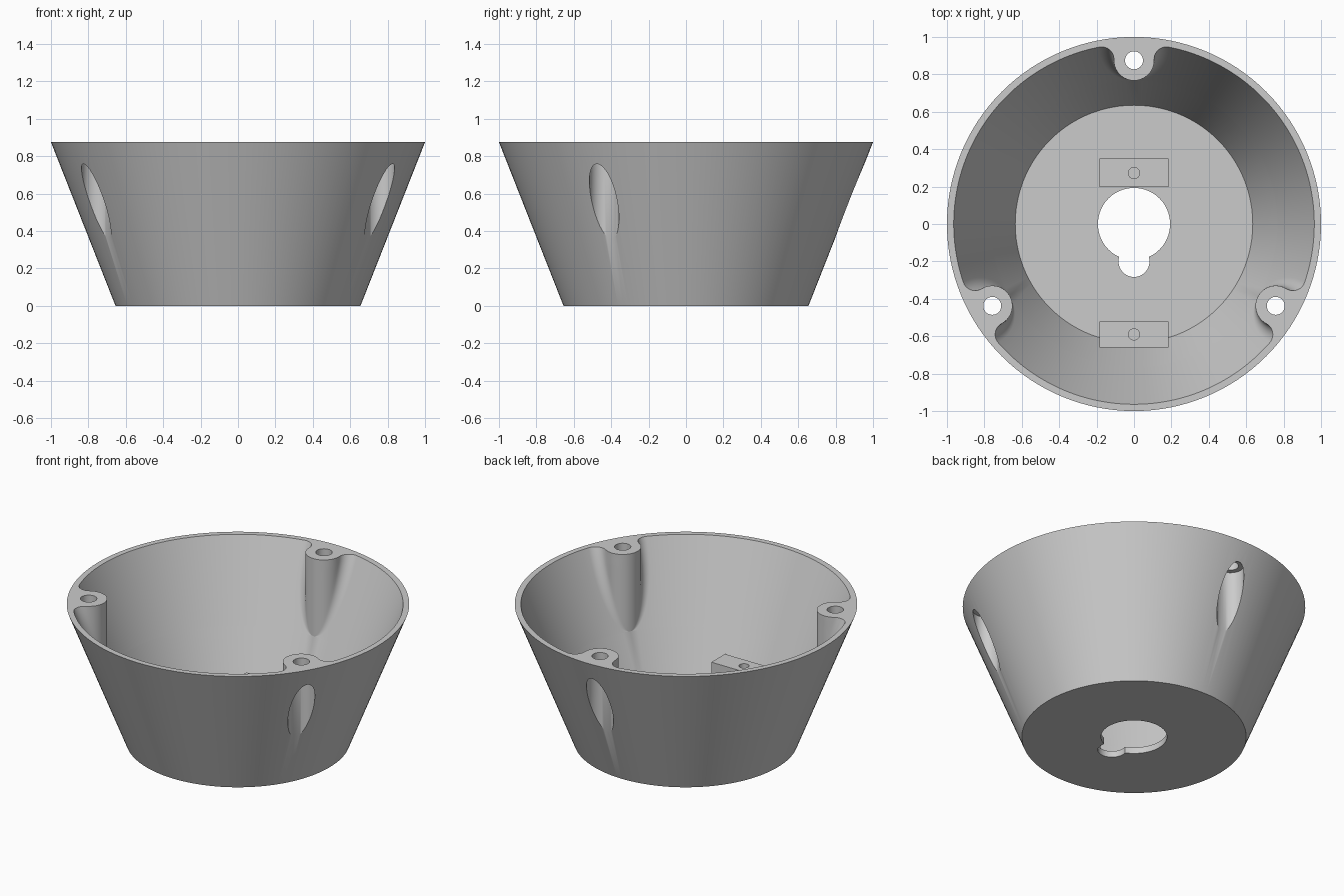
import bpy, bmesh
from math import sin, cos, acos, atan2, pi, radians

if "Cube" in bpy.data.objects:
    bpy.data.objects.remove(bpy.data.objects["Cube"])

H, R0, R1 = 0.875, 0.655, 1.0          # height, bottom and top radius
FLOOR, R_FLOOR = 0.04, 0.635           # inside floor height and radius
SLOPE = (R1 - R0) / H
C, RB, F = 0.875, 0.108, 0.066         # boss distance, boss radius, fillet radius
ANGLES = [radians(a) for a in (90, 210, 330)]


def make(name, bm):
    bmesh.ops.recalc_face_normals(bm, faces=bm.faces)
    me = bpy.data.meshes.new(name)
    bm.to_mesh(me)
    bm.free()
    ob = bpy.data.objects.new(name, me)
    bpy.context.collection.objects.link(ob)
    return ob


def cylinder(name, x, y, z0, z1, r0, r1=None, segs=40):
    bm = bmesh.new()
    bmesh.ops.create_cone(bm, cap_ends=True, segments=segs, radius1=r0,
                          radius2=r0 if r1 is None else r1, depth=z1 - z0)
    bmesh.ops.translate(bm, verts=bm.verts, vec=(x, y, (z0 + z1) / 2))
    return make(name, bm)


def box(name, y0, y1, z0, z1, half_x):
    bm = bmesh.new()
    bmesh.ops.create_cube(bm, size=1)
    bmesh.ops.scale(bm, verts=bm.verts, vec=(2 * half_x, y1 - y0, z1 - z0))
    bmesh.ops.translate(bm, verts=bm.verts, vec=(0, (y0 + y1) / 2, (z0 + z1) / 2))
    return make(name, bm)


def cut(target, cutter):
    cutter.hide_render = True
    mod = target.modifiers.new("cut", 'BOOLEAN')
    mod.operation, mod.solver, mod.object = 'DIFFERENCE', 'EXACT', cutter
    bpy.context.view_layer.objects.active = target
    bpy.ops.object.modifier_apply(modifier=mod.name)
    bpy.data.objects.remove(cutter)


def section(R):
    """Cavity outline at wall radius R: wall arcs, fillets and boss arcs."""
    theta, phi, d = 0.0, pi, R - F
    if R > C - RB + 1e-6:
        theta = acos((d * d + C * C - (RB + F) ** 2) / (2 * d * C))
        phi = atan2(d * sin(theta), d * cos(theta) - C)
    else:
        d = R - F
    half = []
    if theta > 0:
        for i in range(11):
            a = pi + (phi - pi) * i / 10
            half.append((C + RB * cos(a), RB * sin(a)))
    else:
        half += [(R, 0)] * 11
    for i in range(1, 11):
        a = phi - pi + (theta - phi + pi) * i / 10
        half.append((d * cos(theta) + F * cos(a), d * sin(theta) + F * sin(a)))
    sector = [(u, -t) for u, t in reversed(half[1:])] + half
    for i in range(1, 36):
        a = theta + (2 * pi / 3 - 2 * theta) * i / 36
        sector.append((R * cos(a), R * sin(a)))
    return [(u * cos(k) - t * sin(k), u * sin(k) + t * cos(k))
            for k in ANGLES for u, t in sector]


# cavity: lofted inside volume, with the three screw bosses left out
zc = FLOOR + (C - RB - R_FLOOR) / SLOPE
ztop = H + 0.03
levels = [FLOOR, zc] + [zc + (ztop - zc) * (i / 16) ** 2 for i in range(1, 17)]
bm = bmesh.new()
rows = [[bm.verts.new((x, y, z)) for x, y in section(R_FLOOR + (z - FLOOR) * SLOPE)]
        for z in levels]
n = len(rows[0])
for lo, hi in zip(rows, rows[1:]):
    for i in range(n):
        j = (i + 1) % n
        bm.faces.new((lo[i], lo[j], hi[j], hi[i]))
bm.faces.new(rows[-1])
bm.faces.new(rows[0][::-1])
bmesh.ops.remove_doubles(bm, verts=bm.verts, dist=1e-5)
cavity = make("cavity", bm)

# mounting blocks on the floor
for y0, y1 in ((0.197, 0.35), (-0.66, -0.522)):
    cut(cavity, box("mounting_block", y0, y1, 0.0, 0.252, 0.185))

# tapered housing
housing = cylinder("tapered_housing", 0, 0, 0, H, R0, R1, 128)
cut(housing, cavity)

# keyhole in the floor
cut(housing, cylinder("keyhole_large", 0, 0, -0.1, 0.15, 0.193, segs=64))
cut(housing, cylinder("keyhole_small", 0, -0.2, -0.1, 0.15, 0.083))

# pilot holes in the blocks
for y in (0.272, -0.59):
    cut(housing, cylinder("pilot_hole", 0, y, 0.08, 0.35, 0.03, segs=24))

# screw holes and the head pockets that break through the outer wall
for a in ANGLES:
    x, y = C * cos(a), C * sin(a)
    cut(housing, cylinder("head_pocket", x, y, 0.2, 0.765, 0.079))
    cut(housing, cylinder("screw_hole", x, y, 0.7, 1.0, 0.048, segs=32))

bpy.ops.object.select_all(action='DESELECT')
housing.select_set(True)
bpy.context.view_layer.objects.active = housing
bpy.ops.object.shade_smooth_by_angle(angle=radians(30))
